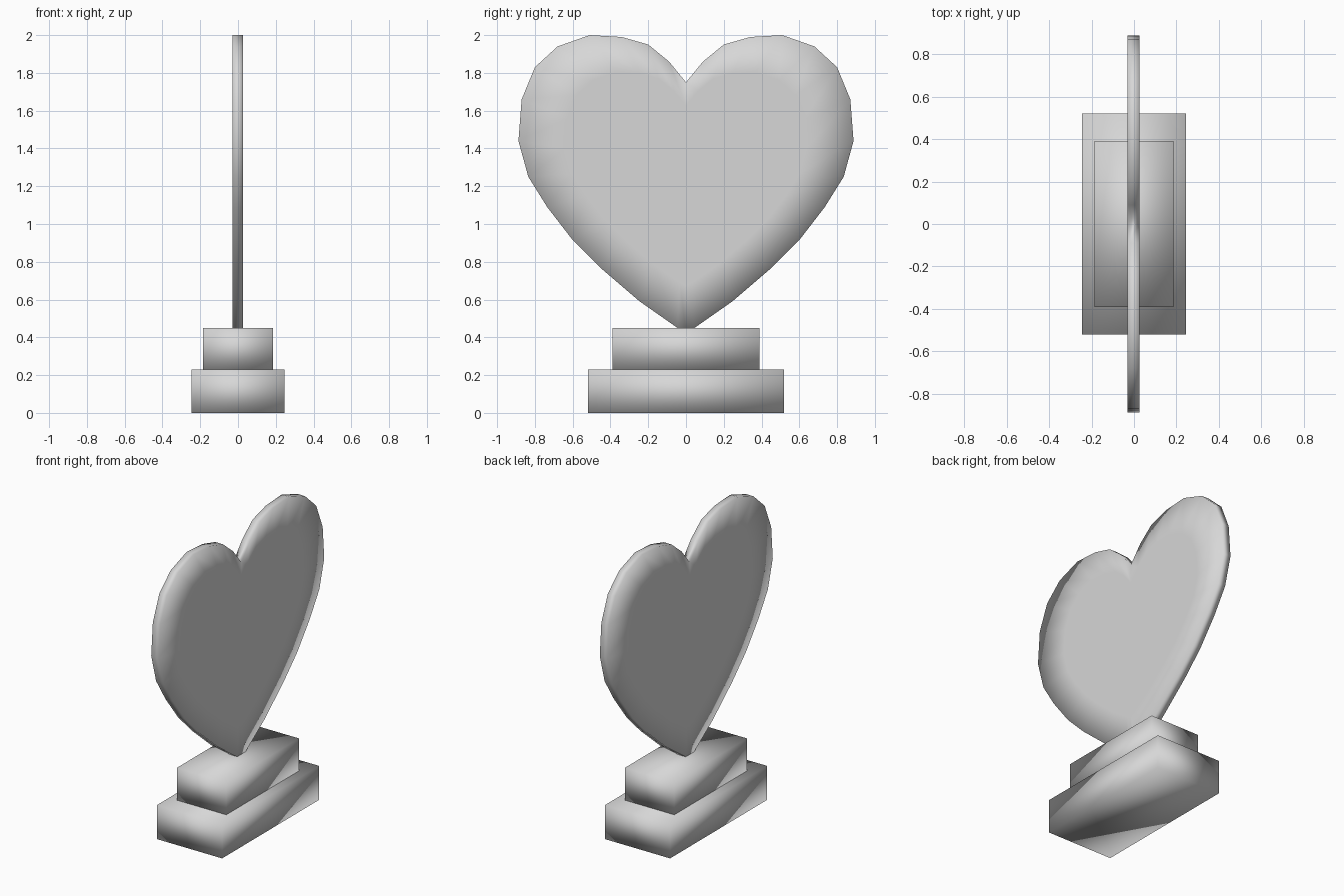
import bpy
import bmesh
from mathutils import Matrix, Vector

cube = bpy.data.objects.get("Cube")
if cube:
    bpy.data.objects.remove(cube, do_unlink=True)

STONE = (0.68, 0.68, 0.68, 1.0)
stone = bpy.data.materials.new("pale grey stone")
stone.use_nodes = True
stone.diffuse_color = STONE
stone.node_tree.nodes["Principled BSDF"].inputs["Base Color"].default_value = STONE


def add_object(name, bm):
    """Turn a bmesh into a smooth-shaded stone object."""
    bmesh.ops.recalc_face_normals(bm, faces=bm.faces)
    for face in bm.faces:
        face.smooth = True
    mesh = bpy.data.meshes.new(name)
    bm.to_mesh(mesh)
    bm.free()
    mesh.materials.append(stone)
    obj = bpy.data.objects.new(name, mesh)
    bpy.context.collection.objects.link(obj)
    return obj


def block(name, width, depth, bottom, top):
    """Rectangular plinth step between two heights."""
    bm = bmesh.new()
    place = Matrix.Translation((0, 0, (bottom + top) / 2))
    size = Matrix.Diagonal((width, depth, top - bottom, 1))
    bmesh.ops.create_cube(bm, size=1, matrix=place @ size)
    return add_object(name, bm)


# Stepped plinth
block("lower_plinth", 0.49, 1.04, 0, 0.23)
block("upper_plinth", 0.37, 0.78, 0.23, 0.45)

# Heart outline: one half from notch to tip as (y, z), then mirrored
half = [(0, 1.75), (0.09, 1.86), (0.2, 1.95), (0.34, 1.99), (0.51, 2.0),
        (0.68, 1.94), (0.8, 1.83), (0.87, 1.66), (0.887, 1.44), (0.835, 1.25),
        (0.735, 1.09), (0.6, 0.915), (0.455, 0.77), (0.245, 0.59), (0.045, 0.45),
        (0, 0.43)]
outline = half + [(-y, z) for y, z in reversed(half[1:-1])]

# Heart slab: rim ring and a smaller inner ring on each side keep the middle flat
bm = bmesh.new()
centre = Vector((0, 1.3))


def ring(x, scale):
    points = [centre + (Vector(p) - centre) * scale for p in outline]
    return [bm.verts.new((x, p.x, p.y)) for p in points]


rings = [ring(x, s) for x, s in ((-0.03, 0.72), (-0.03, 1), (0.026, 1), (0.026, 0.72))]
count = len(outline)
for a, b in zip(rings, rings[1:]):
    for i in range(count):
        j = (i + 1) % count
        bm.faces.new((a[i], a[j], b[j], b[i]))
bm.faces.new(rings[0])
bm.faces.new(rings[-1])
add_object("heart_slab", bm)
